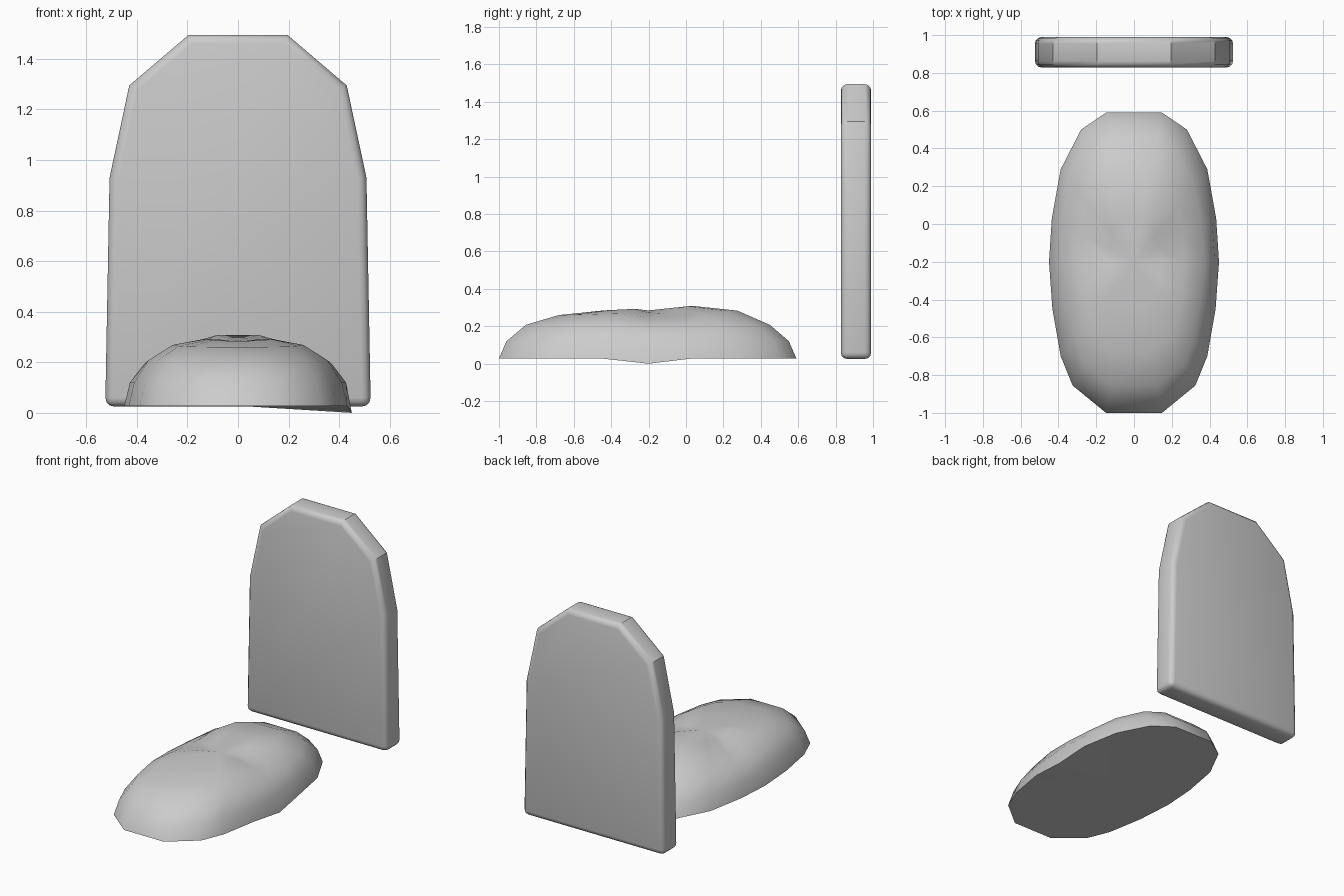
import bpy, bmesh
from math import radians

if "Cube" in bpy.data.objects:
    bpy.data.objects.remove(bpy.data.objects["Cube"])


def finish(bm, name, angle):
    bmesh.ops.recalc_face_normals(bm, faces=bm.faces)
    mesh = bpy.data.meshes.new(name)
    bm.to_mesh(mesh)
    bm.free()
    obj = bpy.data.objects.new(name, mesh)
    bpy.context.collection.objects.link(obj)
    bpy.ops.object.select_all(action='DESELECT')
    bpy.context.view_layer.objects.active = obj
    obj.select_set(True)
    bpy.ops.object.shade_smooth_by_angle(angle=radians(angle))
    return obj


def mirrored(half):
    """Close a right-hand half outline with its left-hand mirror."""
    return half + [(-x, v) for x, v in reversed(half)]


# Headstone: arched slab extruded in y, rounded rims
bm = bmesh.new()
outline = mirrored([(0.525, 0.025), (0.508, 0.93), (0.43, 1.295), (0.195, 1.495)])
front = bm.faces.new([bm.verts.new((x, 0.828, z)) for x, z in outline])
ext = bmesh.ops.extrude_face_region(bm, geom=[front])
bmesh.ops.translate(bm, vec=(0, 0.162, 0),
                    verts=[v for v in ext['geom'] if isinstance(v, bmesh.types.BMVert)])
bmesh.ops.recalc_face_normals(bm, faces=bm.faces)
rims = [e for e in bm.edges if e.calc_face_angle(0) > radians(65)]
bmesh.ops.bevel(bm, geom=rims, offset=0.035, segments=3, profile=0.5, affect='EDGES')
finish(bm, "headstone", 35)

# Grave mound: shrinking rings around an oval plan, with dented flanks
plan = mirrored([(0.148, -1.0), (0.325, -0.855), (0.388, -0.7), (0.432, -0.45), (0.45, -0.2),
                 (0.435, 0.03), (0.388, 0.29), (0.28, 0.50), (0.148, 0.59)])
rings = [(1.0, 0.028, 0), (0.95, 0.12, 0), (0.82, 0.208, 0.015),
         (0.60, 0.272, 0.035), (0.30, 0.297, 0.03)]
dent = {4: 0.8, 5: 1.0, 6: 0.4}
cy = -0.2
bm = bmesh.new()
loops = []
for scale, z, depth in rings:
    loop = []
    for i, (x, y) in enumerate(plan):
        drop = depth * dent.get(min(i, 17 - i), 0)
        rise = 0.012 * (y - cy) / 0.8 if scale < 0.7 else 0
        loop.append(bm.verts.new((x * scale, cy + (y - cy) * scale, z - drop + rise)))
    loops.append(loop)
loops[0][4].co.z = 0.0          # sagging edge point on the right
n = len(plan)
for a, b in zip(loops, loops[1:]):
    for i in range(n):
        j = (i + 1) % n
        bm.faces.new((a[i], a[j], b[j], b[i]))
peak = bm.verts.new((0, cy, 0.285))
base = bm.verts.new((0, cy, 0.028))
for i in range(n):
    j = (i + 1) % n
    bm.faces.new((loops[-1][i], loops[-1][j], peak))
    bm.faces.new((loops[0][j], loops[0][i], base))
finish(bm, "grave_mound", 50)
